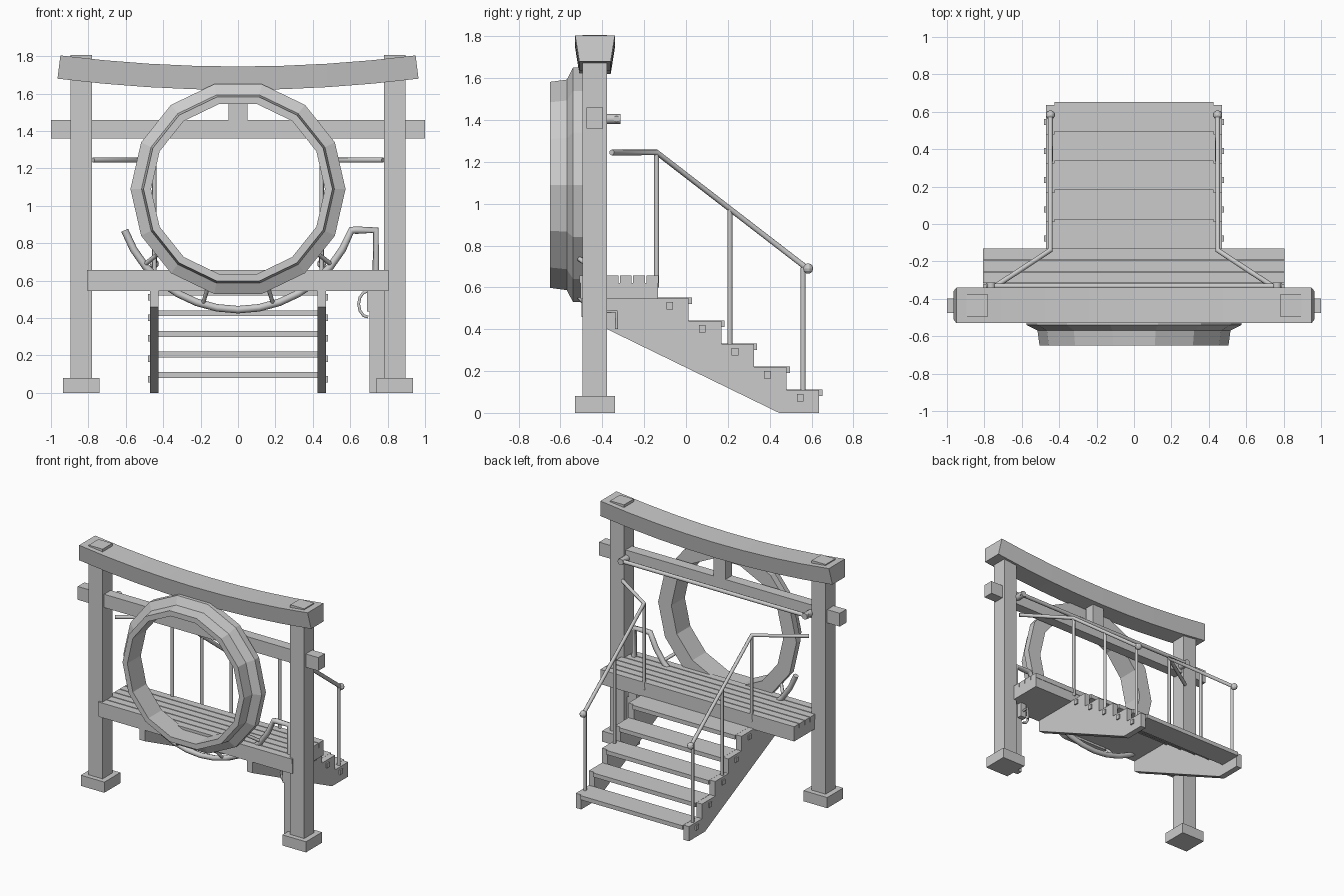
import bpy, bmesh
from math import sin, cos, pi, radians, atan2
from mathutils import Vector

if "Cube" in bpy.data.objects:
    bpy.data.objects.remove(bpy.data.objects["Cube"])


def loft(name, sections, closed=False):
    """Join equal-length cross-sections; cap the ends unless closed."""
    bm = bmesh.new()
    rows = [[bm.verts.new(p) for p in s] for s in sections]
    n = len(rows[0])
    for i in range(len(rows) if closed else len(rows) - 1):
        a, b = rows[i], rows[(i + 1) % len(rows)]
        for j in range(n):
            k = (j + 1) % n
            bm.faces.new((a[j], a[k], b[k], b[j]))
    if not closed:
        bm.faces.new(rows[0])
        bm.faces.new(rows[-1])
    bmesh.ops.recalc_face_normals(bm, faces=bm.faces)
    me = bpy.data.meshes.new(name)
    bm.to_mesh(me)
    bm.free()
    ob = bpy.data.objects.new(name, me)
    bpy.context.collection.objects.link(ob)
    return ob


def box(name, x0, x1, y0, y1, z0, z1):
    return loft(name, [[(x0, y0, z), (x1, y0, z), (x1, y1, z), (x0, y1, z)] for z in (z0, z1)])


def tube(name, pts, r, res=2):
    cu = bpy.data.curves.new(name, 'CURVE')
    cu.dimensions = '3D'
    cu.bevel_depth = r
    cu.bevel_resolution = res
    cu.use_fill_caps = True
    sp = cu.splines.new('POLY')
    sp.points.add(len(pts) - 1)
    for p, q in zip(sp.points, pts):
        p.co = (*q, 1)
    ob = bpy.data.objects.new(name, cu)
    bpy.context.collection.objects.link(ob)
    bpy.ops.object.select_all(action='DESELECT')
    ob.select_set(True)
    bpy.context.view_layer.objects.active = ob
    bpy.ops.object.convert(target='MESH')
    return bpy.context.object


# Gate posts and footings
for s, side in ((-1, "left"), (1, "right")):
    cx = 0.838 * s
    box(f"gate_post_{side}", cx - .058, cx + .058, -.494, -.378, 0, 1.806)
    box(f"footing_{side}", cx - .098, cx + .098, -.53, -.34, 0, .08)

# Curved top beam, section perpendicular to the sweep
sections = []
for i in range(9):
    x = -.965 + 1.93 * i / 8
    z = 1.62 + .06 * (x / .965) ** 2
    t = atan2(.12 * x / .965, .965)
    dx, dz = -.125 * sin(t), .125 * cos(t)
    sections.append([(x, -.51, z), (x, -.36, z), (x + dx, -.34, z + dz), (x + dx, -.53, z + dz)])
loft("top_beam", sections)

# Cross beam, strut and rear rod
box("cross_beam", -1, 1, -.475, -.397, 1.36, 1.46)
box("center_strut", -.05, .05, -.475, -.397, 1.45, 1.64)
tube("rear_rod", [(-.79, -.332, 1.405), (.79, -.332, 1.405)], .015)
for s in (-1, 1):
    tube("rod_bracket", [(.765 * s, -.39, 1.405), (.765 * s, -.314, 1.405)], .024)

# Fourteen-sided ring
CZ, N = 1.09, 14
profile = [(.465, -.65), (.505, -.65), (.516, -.57), (.575, -.54), (.575, -.49), (.465, -.49)]
loft("ring", [[(r * cos(2 * pi * i / N), y, CZ + r * sin(2 * pi * i / N)) for r, y in profile]
              for i in range(N)], closed=True)


def polar(r, deg, y):
    return (r * cos(radians(deg)), y, CZ + r * sin(radians(deg)))


# Cradle pipe under the ring with its feed pipe
arc = [polar(.645, 200 + 140 * i / 14, -.44) for i in range(15)]
tube("cradle_pipe", arc + [(.63, -.44, .87), (.737, -.44, .87), (.737, -.44, .5)], .02)
for a in (219, 253, 287, 321):
    tube("cradle_bracket", [polar(.56, a, -.51), polar(.645, a, -.44)], .012, 1)

# Supply channel, valve and hook beside the right post
box("supply_channel", .703, .782, -.46, -.415, 0, .56)
box("valve_box", .69, .74, -.46, -.38, .435, .55)
tube("valve_lever", [(.715, -.39, .485), (.715, -.332, .485), (.715, -.332, .4)], .009, 1)
tube("hook_pipe", [(.695 + .05 * cos(radians(a)), -.41, .475 + .07 * sin(radians(a)))
                   for a in range(90, 271, 30)], .009, 1)

# Platform
box("deck_frame", -.805, .805, -.505, -.135, .545, .622)
for i in range(6):
    y = -.508 + i * .0638
    box("deck_board", -.807, .805, y, y + .057, .62, .657)

# Stair stringers, treads and tenons
step = [(.637, 0), (.637, .11)]
for i in range(1, 5):
    y = .637 - .156 * i
    step += [(y, .11 * i), (y, .11 * (i + 1))]
step += [(-.5, .55), (-.5, .46), (.445, 0)]
for s in (-1, 1):
    loft("stair_stringer", [[(x * s, y, z) for y, z in step] for x in (.425, .47)])
for i in range(5):
    y, z = .652 - .156 * i, .11 * (i + 1)
    box("stair_tread", -.426, .426, y - .172, y, z - .03, z + .001)
    for s in (-1, 1):
        a, b = sorted((.44 * s, .48 * s))
        box("tread_tenon", a, b, y - .122, y - .09, z - .055, z - .02)

# Handrails
for s in (-1, 1):
    x = .447 * s
    tube("handrail", [(.775 * s, -.355, 1.245), (x, -.14, 1.245), (x, .58, .69)], .014)
    for y, z0, z1 in ((-.14, .6, 1.24), (.21, .32, .97), (.56, .1, .695)):
        tube("rail_post", [(x, y, z0), (x, y, z1)], .012)
    bpy.ops.mesh.primitive_uv_sphere_add(segments=10, ring_count=6, radius=.025,
                                         location=(x, .583, .69))
    bpy.context.object.name = "rail_knob"
